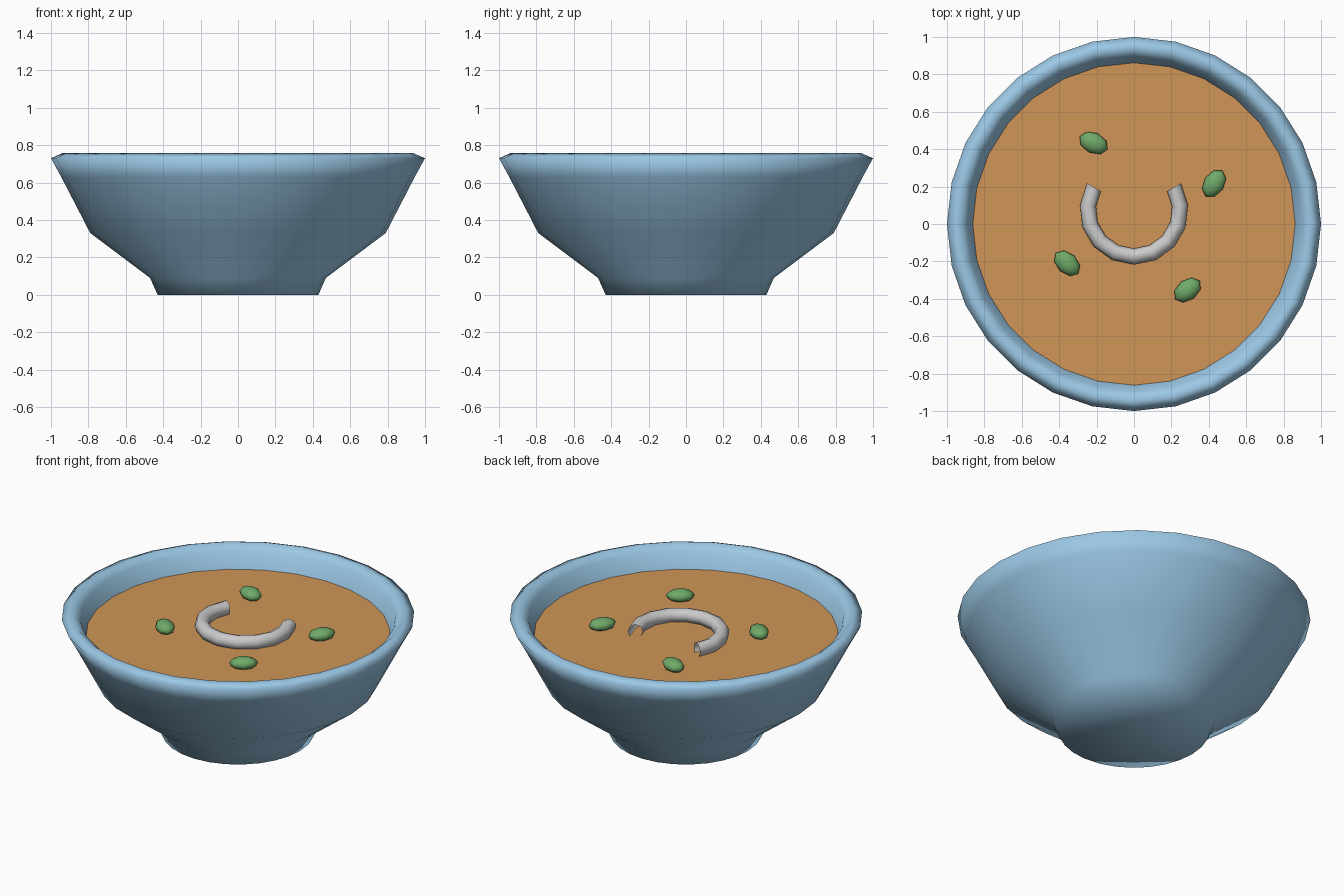
import bpy, bmesh, math
from mathutils import Matrix

if "Cube" in bpy.data.objects:
    bpy.data.objects.remove(bpy.data.objects["Cube"])

SIDES = 28
SOUP_Z = 0.62


def material(name, rgb):
    mat = bpy.data.materials.new(name)
    mat.diffuse_color = (*rgb, 1)
    mat.use_nodes = True
    mat.node_tree.nodes["Principled BSDF"].inputs["Base Color"].default_value = mat.diffuse_color
    return mat


def finish(name, bm, mat=None, smooth=True):
    bmesh.ops.recalc_face_normals(bm, faces=bm.faces)
    for f in bm.faces:
        f.smooth = smooth
    mesh = bpy.data.meshes.new(name)
    bm.to_mesh(mesh)
    bm.free()
    if mat:
        mesh.materials.append(mat)
    obj = bpy.data.objects.new(name, mesh)
    bpy.context.collection.objects.link(obj)
    return obj


blue = material("blue_glaze", (0.33, 0.58, 0.79))
orange = material("orange_soup", (0.63, 0.30, 0.095))
green = material("green_leaf", (0.16, 0.40, 0.14))

# Bowl: closed profile, outside then inside, turned around z
profile = [(0, 0), (0.43, 0), (0.47, 0.09), (0.79, 0.33), (0.945, 0.63),
           (1.0, 0.73), (0.94, 0.757), (0.895, 0.72), (0.862, SOUP_Z),
           (0.73, 0.37), (0.42, 0.15), (0, 0.12)]
bm = bmesh.new()
verts = [bm.verts.new((r, 0, z)) for r, z in profile]
edges = [bm.edges.new(pair) for pair in zip(verts, verts[1:])]
bmesh.ops.spin(bm, geom=verts + edges, cent=(0, 0, 0), axis=(0, 0, 1),
               angle=math.tau, steps=SIDES)
bmesh.ops.remove_doubles(bm, verts=bm.verts, dist=1e-4)
finish("bowl", bm, blue)

# Soup surface
bm = bmesh.new()
soup = [bm.verts.new((0.862 * math.cos(math.tau * i / SIDES),
                      0.862 * math.sin(math.tau * i / SIDES), SOUP_Z))
        for i in range(SIDES)]
bm.faces.new(soup)
finish("soup", bm, orange, smooth=False)

# Curled garnish: open-ended tube swept through 240 degrees
bm = bmesh.new()
ring = [bm.verts.new((0.247 + 0.043 * math.cos(math.tau * i / 8), 0,
                      0.043 * math.sin(math.tau * i / 8))) for i in range(8)]
loop = [bm.edges.new((ring[i], ring[(i + 1) % 8])) for i in range(8)]
bmesh.ops.spin(bm, geom=ring + loop, cent=(0, 0, 0), axis=(0, 0, 1),
               angle=math.radians(240), steps=10)
bmesh.ops.rotate(bm, verts=bm.verts, matrix=Matrix.Rotation(math.radians(150), 3, 'Z'))
# Keep the opening towards the back whichever way the sweep ran
if sum(v.co.y for v in bm.verts) > 0:
    bmesh.ops.rotate(bm, verts=bm.verts, matrix=Matrix.Rotation(math.radians(-240), 3, 'Z'))
bmesh.ops.translate(bm, verts=bm.verts, vec=(0, 0.073, 0.65))
finish("curled_garnish", bm)

# Herb leaves: flattened low-poly spheres
leaves = [(-0.216, 0.433, -25), (0.428, 0.216, 57),
          (-0.358, -0.21, -43), (0.286, -0.353, 37)]
for n, (x, y, turn) in enumerate(leaves, 1):
    bm = bmesh.new()
    bmesh.ops.create_uvsphere(bm, u_segments=8, v_segments=6, radius=1)
    bmesh.ops.scale(bm, verts=bm.verts, vec=(0.082, 0.056, 0.036))
    bmesh.ops.rotate(bm, verts=bm.verts, matrix=Matrix.Rotation(math.radians(turn), 3, 'Z'))
    bmesh.ops.translate(bm, verts=bm.verts, vec=(x, y, 0.647))
    finish(f"herb_leaf_{n}", bm, green)
